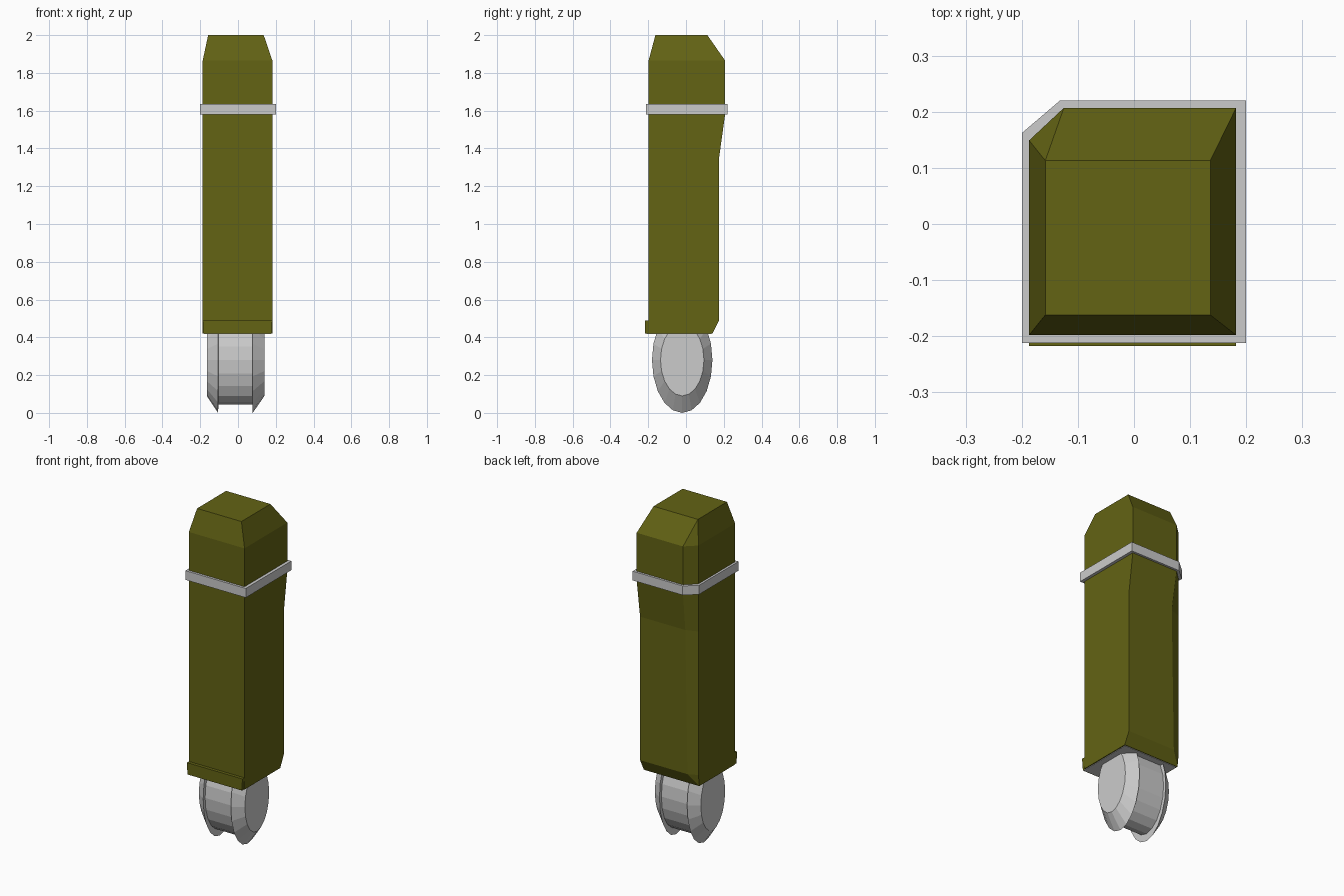
import bpy, bmesh, math

if "Cube" in bpy.data.objects:
    bpy.data.objects.remove(bpy.data.objects["Cube"])

olive = bpy.data.materials.new("olive")
olive.diffuse_color = (0.125, 0.125, 0.007, 1)
olive.use_nodes = True
olive.node_tree.nodes["Principled BSDF"].inputs["Base Color"].default_value = olive.diffuse_color


def finish(bm, name, mat=None):
    bmesh.ops.remove_doubles(bm, verts=bm.verts, dist=1e-5)
    bmesh.ops.recalc_face_normals(bm, faces=bm.faces)
    mesh = bpy.data.meshes.new(name)
    bm.to_mesh(mesh)
    bm.free()
    obj = bpy.data.objects.new(name, mesh)
    bpy.context.collection.objects.link(obj)
    if mat:
        mesh.materials.append(mat)
    return obj


def loft(name, rings, mat=None, close=False):
    """Skin a list of matching point rings; cap the ends or close the loop."""
    bm = bmesh.new()
    loops = [[bm.verts.new(p) for p in ring] for ring in rings]
    n = len(loops[0])
    pairs = list(zip(loops, loops[1:])) + ([(loops[-1], loops[0])] if close else [])
    for a, b in pairs:
        for i in range(n):
            j = (i + 1) % n
            bm.faces.new((a[i], a[j], b[j], b[i]))
    if not close:
        bm.faces.new(loops[0])
        bm.faces.new(loops[-1])
    return finish(bm, name, mat)


def section(z, x0, x1, y0, y1, cx=0.0, cy=0.0):
    """Rectangle whose back left corner is cut by cx, cy."""
    return [(x0, y0, z), (x1, y0, z), (x1, y1, z), (x0 + cx, y1, z), (x0, y1 - cy, z)]


# Body shell with tapered cap, flared back and bevelled lower back edge
L, R, F = -0.187, 0.182, -0.198
loft("body", [
    section(0.42, L, R, F, 0.14),
    section(0.49, L, R, F, 0.175, 0.055, 0.025),
    section(1.35, L, R, F, 0.175, 0.069, 0.025),
    section(1.58, L, R, F, 0.207, 0.062, 0.058),
    section(1.865, L, R, F, 0.207, 0.062, 0.058),
    section(2.0, -0.158, 0.136, -0.162, 0.113),
], olive)

# Raised lip along the lower front edge
loft("front_lip", [
    [(L + 0.004, F, 0.42), (R - 0.006, F, 0.42), (R - 0.006, -0.217, 0.42), (L + 0.004, -0.217, 0.42)],
    [(L, F, 0.49), (R, F, 0.49), (R, -0.217, 0.49), (L, -0.217, 0.49)],
], olive)

# Grey underside plate
loft("underside_plate", [
    section(z, L + 0.006, R - 0.006, -0.21, 0.136) for z in (0.417, 0.421)
])

# Collar band around the upper body
def outer(z):
    return section(z, -0.2, 0.2, -0.212, 0.22, 0.068, 0.058)


def inner(z):
    return section(z, L, R, F, 0.207, 0.062, 0.058)


loft("collar_band", [inner(1.58), outer(1.58), outer(1.635), inner(1.635)], close=True)

# Oval foot: two bevelled rims with a groove between them
profile = [  # x, y radius, z radius
    (-0.165, 0.115, 0.19), (-0.105, 0.16, 0.28), (-0.104, 0.143, 0.235),
    (0.077, 0.143, 0.235), (0.078, 0.16, 0.28), (0.14, 0.115, 0.19),
]
N = 20
loft("oval_foot", [
    [(x, -0.02 + ry * math.cos(2 * math.pi * k / N),
      0.28 + rz * math.sin(2 * math.pi * k / N)) for k in range(N)]
    for x, ry, rz in profile
])
